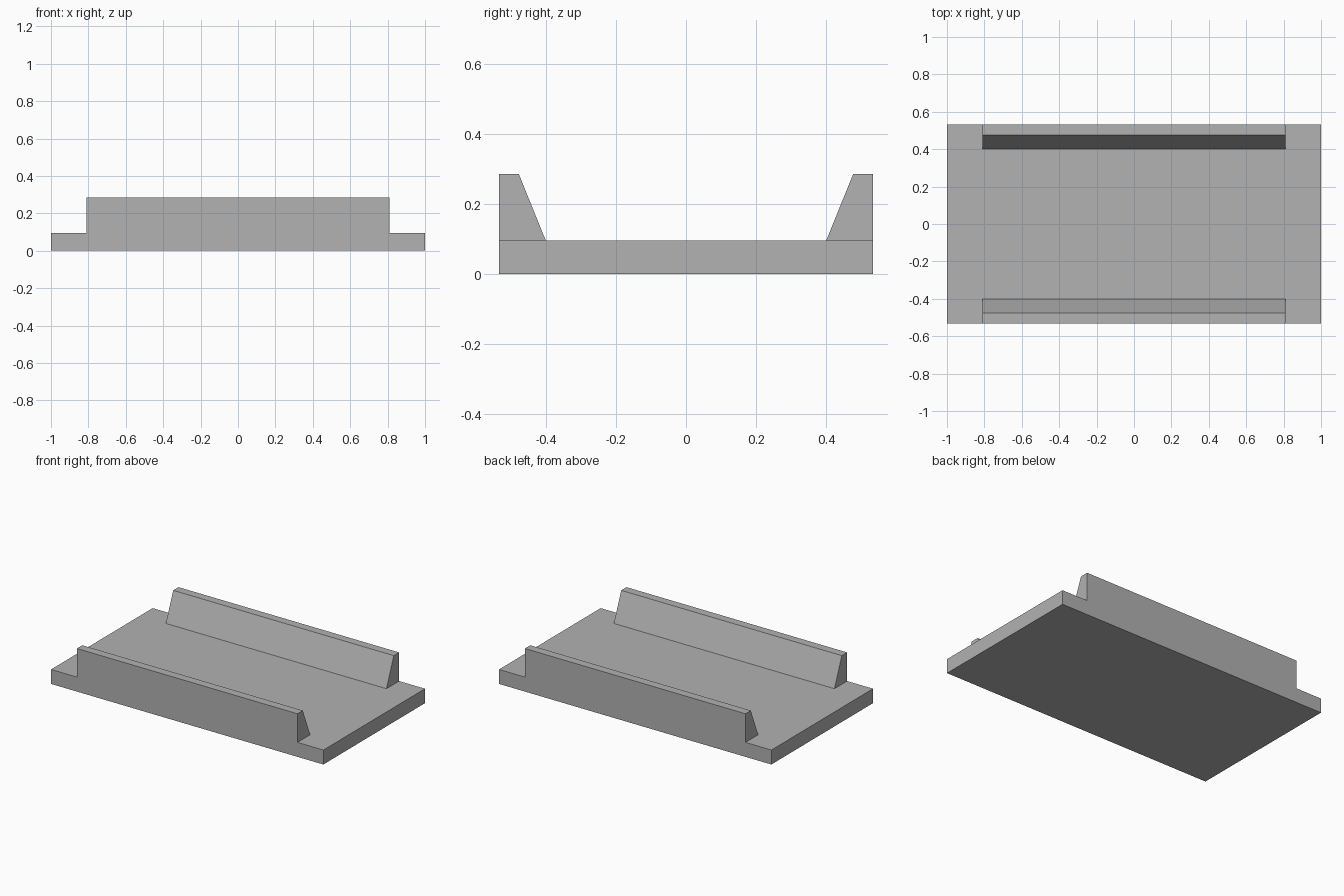
import bpy, bmesh
from mathutils import Vector

if "Cube" in bpy.data.objects:
    bpy.data.objects.remove(bpy.data.objects["Cube"], do_unlink=True)

LENGTH, WIDTH, BASE_H = 2.0, 1.066, 0.096
RAIL_HALF, RAIL_FOOT, RAIL_TOP, TOTAL_H = 0.81, 0.40, 0.477, 0.286

grey = bpy.data.materials.new("plain grey")
grey.use_nodes = True
colour = (0.445, 0.445, 0.445, 1)
grey.diffuse_color = colour
grey.node_tree.nodes["Principled BSDF"].inputs["Base Color"].default_value = colour

# Base slab
bm = bmesh.new()
bmesh.ops.create_cube(bm, size=1)
for v in bm.verts:
    v.co = Vector((v.co.x * LENGTH, v.co.y * WIDTH, (v.co.z + 0.5) * BASE_H))

# Cut the rail footprints into the slab
for axis, distance in (("X", RAIL_HALF), ("Y", RAIL_FOOT)):
    normal = Vector((axis == "X", axis == "Y", 0))
    for side in (-1, 1):
        bmesh.ops.bisect_plane(bm, geom=bm.verts[:] + bm.edges[:] + bm.faces[:],
                               plane_co=normal * distance * side, plane_no=normal)

# Raise both rails and lean their inner sides outward
bm.normal_update()
footprints = []
for f in bm.faces:
    c = f.calc_center_median()
    if f.normal.z > 0.9 and abs(c.x) < RAIL_HALF and abs(c.y) > RAIL_FOOT:
        footprints.append(f)
for f in footprints:
    top = bmesh.ops.extrude_discrete_faces(bm, faces=[f])["faces"][0]
    for v in top.verts:
        v.co.z = TOTAL_H
        if abs(v.co.y) < RAIL_FOOT + 0.01:
            v.co.y = RAIL_TOP if v.co.y > 0 else -RAIL_TOP

# Merge flat neighbouring faces into clean panels
bmesh.ops.dissolve_limit(bm, angle_limit=0.01, verts=bm.verts[:], edges=bm.edges[:])
bmesh.ops.recalc_face_normals(bm, faces=bm.faces[:])

mesh = bpy.data.meshes.new("railed_base")
bm.to_mesh(mesh)
bm.free()
mesh.materials.append(grey)
base = bpy.data.objects.new("railed_base", mesh)
bpy.context.collection.objects.link(base)
